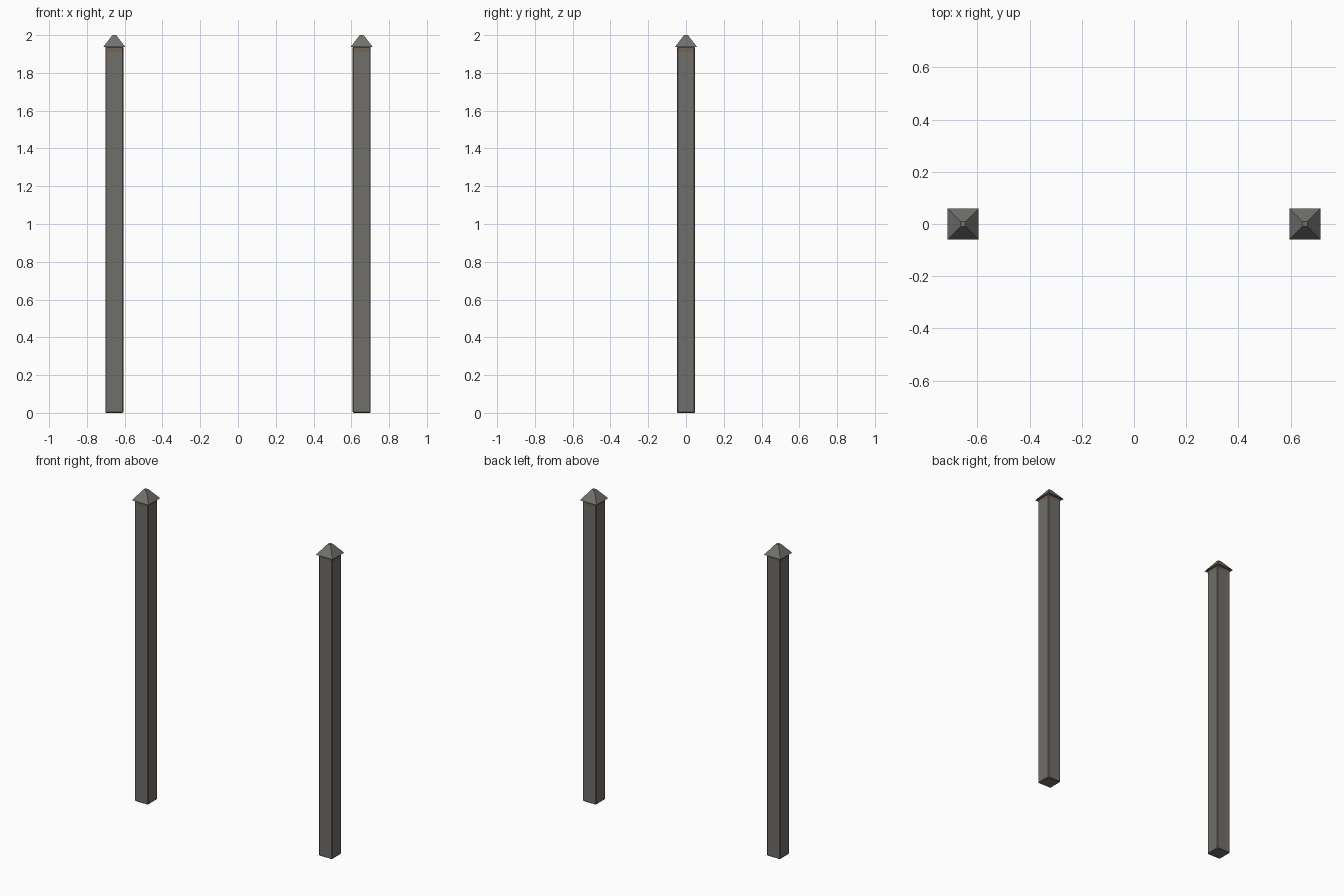
import bpy, bmesh, math

if "Cube" in bpy.data.objects:
    bpy.data.objects.remove(bpy.data.objects["Cube"])


def material(name, color):
    m = bpy.data.materials.new(name)
    m.diffuse_color = (*color, 1)
    m.use_nodes = True
    m.node_tree.nodes["Principled BSDF"].inputs["Base Color"].default_value = m.diffuse_color
    return m


stone = material("weathered grey", (0.165, 0.158, 0.145))
cap_grey = material("cap grey", (0.165, 0.165, 0.155))
rust = material("rust brown", (0.17, 0.125, 0.09))

POST_HALF, POST_TOP = 0.0475, 1.938
CAP_HALF, CAP_BASE, TIP_HALF = 0.0595, 1.936, 0.010
BEVEL = 0.004


def add_object(name, bm, mats, x):
    bmesh.ops.recalc_face_normals(bm, faces=bm.faces[:])
    mesh = bpy.data.meshes.new(name)
    bm.to_mesh(mesh)
    bm.free()
    for m in mats:
        mesh.materials.append(m)
    ob = bpy.data.objects.new(name, mesh)
    ob.location.x = x
    bpy.context.collection.objects.link(ob)


def post(name, x):
    # square shaft with narrow chamfers and a rust stain below the cap
    bm = bmesh.new()
    bmesh.ops.create_cube(bm, size=1)
    for v in bm.verts:
        v.co = (v.co.x * 2 * POST_HALF, v.co.y * 2 * POST_HALF,
                (v.co.z + 0.5) * POST_TOP)
    bmesh.ops.bevel(bm, geom=bm.edges[:], offset=BEVEL, segments=1,
                    affect='EDGES')
    bmesh.ops.bisect_plane(bm, geom=bm.verts[:] + bm.edges[:] + bm.faces[:],
                           plane_co=(0, 0, 1.912), plane_no=(0, 0, 1))
    for f in bm.faces:
        f.material_index = int(f.calc_center_median().z > 1.912)
    add_object(name, bm, [stone, rust], x)


def cap(name, x):
    # overhanging four-sided pyramid with a small blunt tip
    bm = bmesh.new()
    r = math.sqrt(2)
    bmesh.ops.create_cone(bm, cap_ends=True, segments=4,
                          radius1=CAP_HALF * r, radius2=TIP_HALF * r,
                          depth=2 - CAP_BASE)
    # turn the corners onto the diagonals whatever the starting angle
    v0 = bm.verts[:][0].co
    turn = math.pi / 4 - math.atan2(v0.y, v0.x)
    c, s = math.cos(turn), math.sin(turn)
    for v in bm.verts:
        px, py, pz = v.co
        v.co = (px * c - py * s, px * s + py * c, pz + (2 + CAP_BASE) / 2)
    add_object(name, bm, [cap_grey], x)


# matching pair of gate posts
for side, x in (("left", -0.655), ("right", 0.655)):
    post(side + "_post", x)
    cap(side + "_post_cap", x)
